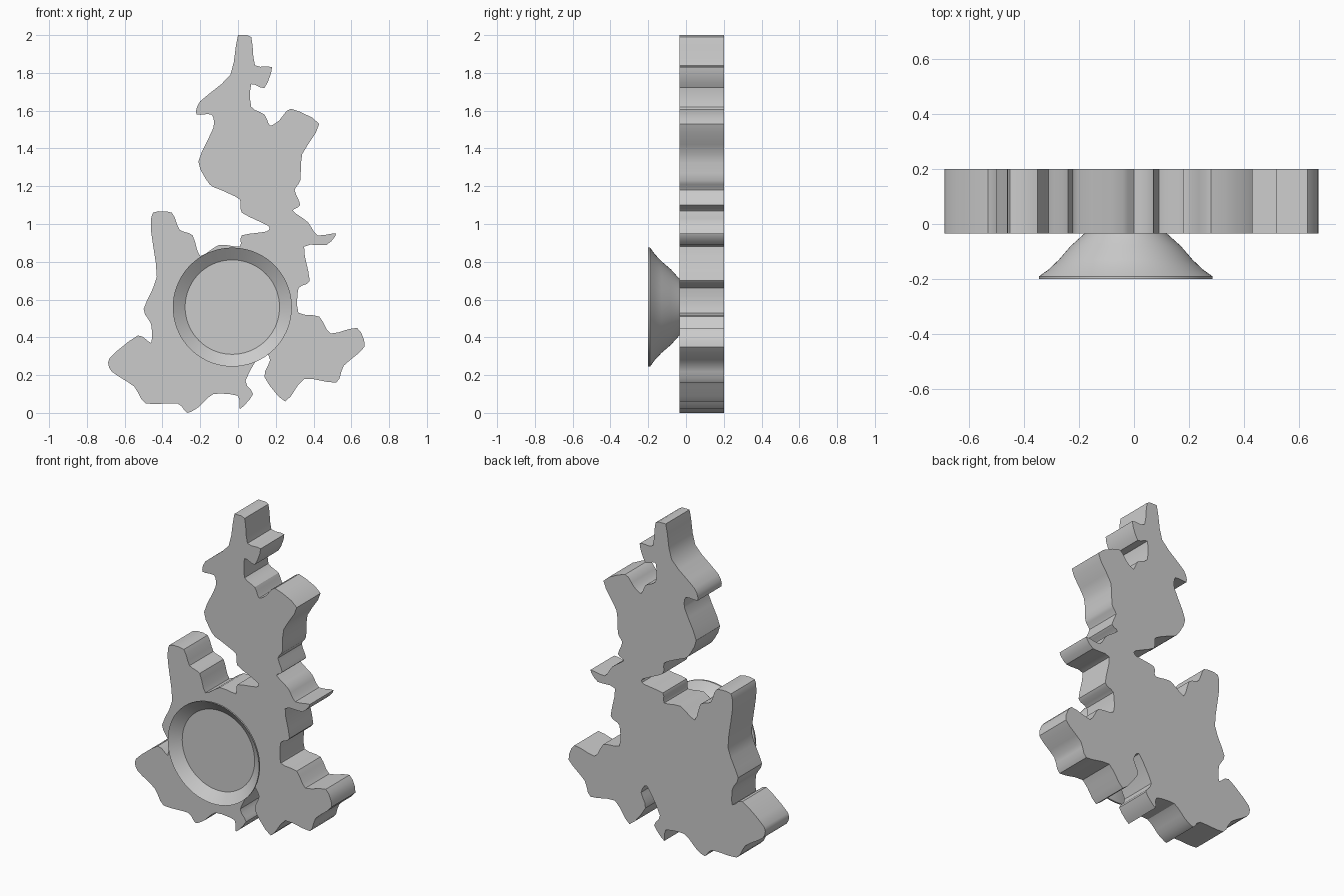
import bpy
import bmesh
import math
from mathutils import Vector, Matrix

default_cube = bpy.data.objects.get("Cube")
if default_cube:
    bpy.data.objects.remove(default_cube, do_unlink=True)

FRONT, BACK = -0.035, 0.2

# Ragged silhouette, clockwise from the top, in hundredths (x, z)
OUTLINE = [
    (0, 200), (7, 199), (9, 184), (18, 183), (14, 172), (7, 174), (7, 162),
    (14, 158), (17, 152), (22, 155), (28, 161), (43, 153), (34, 137),
    (33, 123), (30, 118), (33, 110), (29, 107), (37, 101), (42, 94),
    (52, 95), (47, 89), (35, 88), (38, 70), (32, 66), (32, 53), (43, 51),
    (49, 42), (63, 45), (67, 35), (56, 25), (52, 16), (35, 18), (25, 6),
    (14, 19), (17, 28), (13, 33), (4, 17), (8, 10), (1, 2), (0, 9),
    (-13, 10), (-21, 3), (-27, 0), (-32, 5), (-49, 5), (-55, 14),
    (-67, 22), (-68, 29), (-53, 41), (-46, 37), (-46, 47), (-50, 55),
    (-43, 72), (-46, 96), (-45, 106), (-35, 106), (-31, 97), (-24, 94),
    (-20, 83), (-10, 89), (1, 88), (2, 94), (15, 96), (16, 99), (2, 106),
    (1, 113), (-9, 118), (-15, 121), (-21, 133), (-13, 151), (-14, 158),
    (-22, 158), (-20, 165), (-4, 179),
]

# Half section of the flared dish as (radius, y), from its foot to the middle
DISH = [
    (0.14, -0.02), (0.15, FRONT), (0.2, -0.08), (0.243, -0.13),
    (0.28, -0.165), (0.315, -0.19), (0.315, -0.2), (0.25, -0.15), (0, -0.15),
]


def make_material(name, colour):
    material = bpy.data.materials.new(name)
    material.use_nodes = True
    material.diffuse_color = colour
    shader = material.node_tree.nodes["Principled BSDF"]
    shader.inputs["Base Color"].default_value = colour
    return material


def make_object(name, bm, material):
    bmesh.ops.recalc_face_normals(bm, faces=bm.faces)
    mesh = bpy.data.meshes.new(name)
    bm.to_mesh(mesh)
    bm.free()
    mesh.materials.append(material)
    obj = bpy.data.objects.new(name, mesh)
    bpy.context.collection.objects.link(obj)
    bpy.ops.object.select_all(action="DESELECT")
    obj.select_set(True)
    bpy.context.view_layer.objects.active = obj
    bpy.ops.object.shade_smooth_by_angle(angle=math.radians(30))
    return obj


def rounded_loop(points, steps=3, tension=0.35):
    """Closed cardinal spline through the points."""
    count = len(points)
    result = []
    for i in range(count):
        before, start, end, after = (points[(i + k) % count] for k in (-1, 0, 1, 2))
        leave = (end - before) * tension
        arrive = (after - start) * tension
        for step in range(steps):
            t = step / steps
            blend = t * t * (3 - 2 * t)
            result.append(start.lerp(end, blend)
                          + leave * t * (1 - t) ** 2
                          - arrive * t * t * (1 - t))
    return result


grey = make_material("plain grey", (0.6, 0.6, 0.6, 1))

# Thick backing plate: rounded silhouette extruded from front to back
outline = rounded_loop([Vector((x, z)) / 100 for x, z in OUTLINE])
bm = bmesh.new()
verts = [bm.verts.new((p.x, FRONT, min(max(p.y, 0), 2))) for p in outline]
face = bm.faces.new(verts)
extruded = bmesh.ops.extrude_face_region(bm, geom=[face], use_keep_orig=True)
moved = [v for v in extruded["geom"] if isinstance(v, bmesh.types.BMVert)]
bmesh.ops.translate(bm, verts=moved, vec=(0, BACK - FRONT, 0))
make_object("backing_plate", bm, grey)

# Flared dish with a shallow recessed face, turned about the y axis
bm = bmesh.new()
ring = [bm.verts.new((radius, y, 0)) for radius, y in DISH]
edges = [bm.edges.new(pair) for pair in zip(ring, ring[1:])]
bmesh.ops.spin(bm, geom=ring + edges, cent=(0, 0, 0), axis=(0, 1, 0),
               angle=math.tau, steps=72)
bmesh.ops.remove_doubles(bm, verts=bm.verts, dist=0.0001)
bmesh.ops.holes_fill(bm, edges=[e for e in bm.edges if e.is_boundary], sides=0)
bmesh.ops.transform(bm, verts=bm.verts, matrix=Matrix.Translation((-0.03, 0, 0.56)))
make_object("flared_dish", bm, grey)
